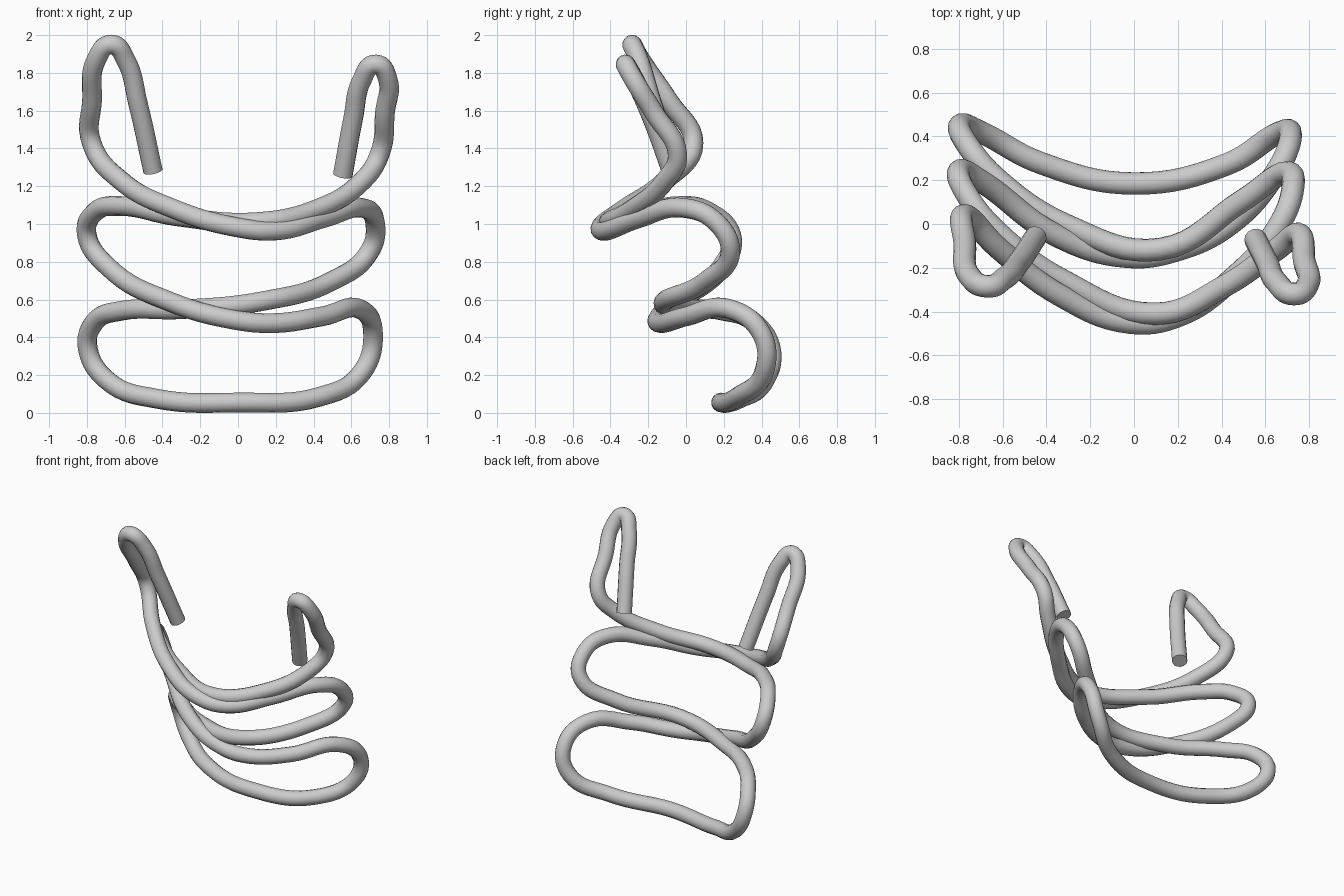
import bpy

# Path of one continuous bent tube, from the left hook to the right hook
path = [
    # left hook
    (-0.45, -0.06, 1.28), (-0.53, -0.18, 1.64), (-0.595, -0.25, 1.87),
    (-0.67, -0.285, 1.95), (-0.75, -0.24, 1.87), (-0.773, -0.09, 1.65),
    (-0.775, 0.04, 1.43),
    # front sweep down to the right, middle loop
    (-0.62, -0.11, 1.23), (-0.34, -0.325, 1.08), (-0.02, -0.45, 0.985),
    (0.20, -0.42, 0.965), (0.45, -0.25, 1.03), (0.66, -0.01, 1.085),
    (0.725, 0.16, 1.01), (0.70, 0.235, 0.86), (0.50, 0.11, 0.70),
    (0.12, -0.115, 0.59),
    # lower loop, left side
    (-0.30, -0.01, 0.548), (-0.62, 0.20, 0.54), (-0.76, 0.36, 0.48),
    (-0.795, 0.45, 0.34), (-0.69, 0.415, 0.17), (-0.43, 0.28, 0.075),
    # bottom rail and lower right loop
    (0.0, 0.185, 0.055), (0.43, 0.275, 0.085), (0.66, 0.415, 0.22),
    (0.715, 0.40, 0.42), (0.645, 0.23, 0.55), (0.44, 0.0, 0.51),
    (0.18, -0.125, 0.475), (-0.03, -0.15, 0.495), (-0.35, -0.055, 0.585),
    (-0.69, 0.19, 0.775),
    # middle left loop
    (-0.80, 0.24, 0.94), (-0.755, 0.12, 1.065), (-0.62, -0.04, 1.095),
    (-0.32, -0.26, 1.04), (0.10, -0.41, 1.01), (0.42, -0.28, 1.08),
    (0.66, -0.11, 1.23),
    # right hook
    (0.75, -0.045, 1.37), (0.778, -0.17, 1.59), (0.792, -0.28, 1.77),
    (0.73, -0.32, 1.845), (0.655, -0.27, 1.76), (0.61, -0.18, 1.56),
    (0.555, -0.07, 1.26),
]

# Round tube swept along the path, with flat closed ends
curve = bpy.data.curves.new("bent_tube", 'CURVE')
curve.dimensions = '3D'
curve.resolution_u = 8
curve.bevel_depth = 0.052
curve.bevel_resolution = 5
curve.use_fill_caps = True
spline = curve.splines.new('BEZIER')
spline.bezier_points.add(len(path) - 1)
for point, co in zip(spline.bezier_points, path):
    point.co = co
    point.handle_left_type = point.handle_right_type = 'AUTO'

tube = bpy.data.objects.new("bent_tube", curve)
bpy.context.collection.objects.link(tube)
bpy.context.view_layer.objects.active = tube
tube.select_set(True)
bpy.ops.object.convert(target='MESH')
bpy.ops.object.shade_smooth_by_angle()
